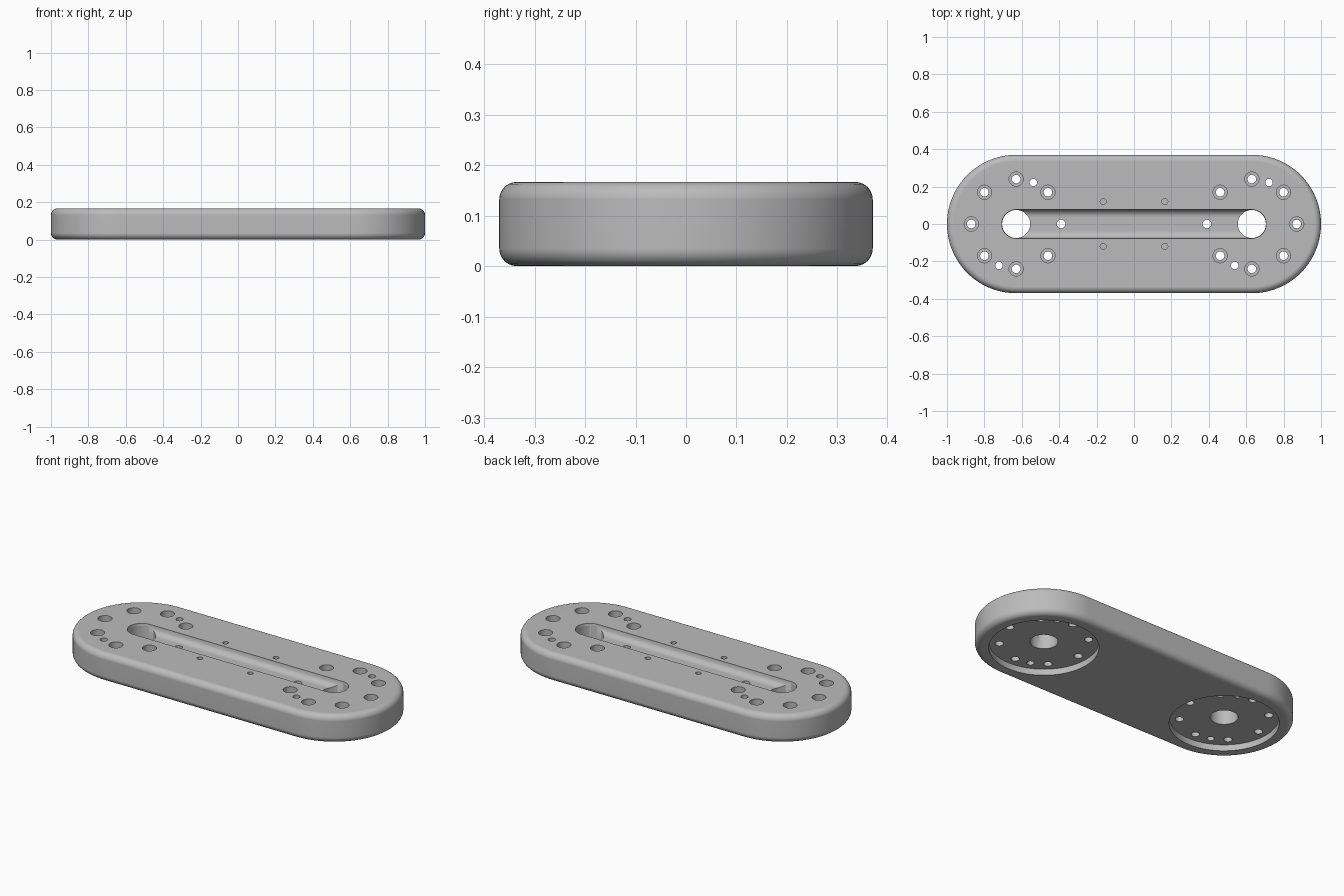
import bpy
import bmesh
from math import cos, sin, pi, radians

if "Cube" in bpy.data.objects:
    bpy.data.objects.remove(bpy.data.objects["Cube"])

HEIGHT, RADIUS, END_X = 0.167, 0.37, 0.63
FILLET = 0.035
GROOVE_DEPTH, GROOVE_R, GROOVE_FILLET = 0.043, 0.077, 0.04
BOLT_CIRCLE = 0.24
OVER = 0.1  # how far cutters poke out of the plate


def loft(bm, x, y, half, rings, segs):
    """Solid from stacked slot outlines (radius, z); half = 0 gives a round one."""
    loops = []
    for r, z in rings:
        loop = []
        for side in (0, 1):
            shift = half if side == 0 else -half
            count = segs + 1 if half else segs
            for i in range(count):
                a = -pi / 2 + side * pi + pi * i / segs
                loop.append(bm.verts.new((x + shift + r * cos(a), y + r * sin(a), z)))
        loops.append(loop)
    for low, high in zip(loops, loops[1:]):
        for i in range(len(low)):
            j = (i + 1) % len(low)
            bm.faces.new((low[i], low[j], high[j], high[i]))
    bm.faces.new(reversed(loops[0]))
    bm.faces.new(loops[-1])


def arc(r, z, size, start, steps=6):
    """Quarter-round profile points about the corner centre (r, z)."""
    return [(r + size * cos(a), z + size * sin(a))
            for a in (start + pi / 2 * i / steps for i in range(steps + 1))]


def make_object(name, bm):
    mesh = bpy.data.meshes.new(name)
    bm.to_mesh(mesh)
    bm.free()
    obj = bpy.data.objects.new(name, mesh)
    bpy.context.scene.collection.objects.link(obj)
    return obj


def cut(target, name, bm):
    cutter = make_object(name, bm)
    cutter.hide_render = True
    mod = target.modifiers.new(name, 'BOOLEAN')
    mod.operation, mod.solver, mod.object = 'DIFFERENCE', 'EXACT', cutter
    bpy.ops.object.modifier_apply(modifier=name)
    bpy.data.objects.remove(cutter)


# Rounded slot-shaped plate
bm = bmesh.new()
inner = RADIUS - FILLET
loft(bm, 0, 0, END_X,
     arc(inner, FILLET, FILLET, -pi / 2) + arc(inner, HEIGHT - FILLET, FILLET, 0), 48)
plate = make_object("arm_plate", bm)
bpy.context.view_layer.objects.active = plate
plate.select_set(True)

# Bearing recesses below, counterbores and small blind holes above
bm = bmesh.new()
top = HEIGHT + OVER
for sx in (-1, 1):
    loft(bm, sx * END_X, 0, 0, [(0.295, -OVER), (0.295, 0.037)], 40)
    for k in range(8):
        a = k * pi / 4
        x, y = sx * (END_X + BOLT_CIRCLE * cos(a)), BOLT_CIRCLE * sin(a)
        if k != 4:
            loft(bm, x, y, 0, [(0.038, HEIGHT - 0.04), (0.038, top)], 14)
    for sy in (-1, 1):
        loft(bm, sx * 0.165, sy * 0.12, 0, [(0.016, HEIGHT - 0.06), (0.016, top)], 8)
cut(plate, "recess_cutter", bm)

# Long groove with a rounded floor
bm = bmesh.new()
floor = HEIGHT - GROOVE_DEPTH
loft(bm, 0, 0, END_X,
     arc(GROOVE_R - GROOVE_FILLET, floor + GROOVE_FILLET, GROOVE_FILLET, -pi / 2)
     + [(GROOVE_R, top)], 24)
cut(plate, "groove_cutter", bm)

# Through holes: shaft, bolt and dowel holes at each end
bm = bmesh.new()
for cx in (-END_X, END_X):
    holes = [(0, 0, 0.075)]
    holes += [(BOLT_CIRCLE, k * 45, 0.023) for k in range(8)]
    holes += [(BOLT_CIRCLE, d, 0.02) for d in (67.5, 247.5)]
    for dist, deg, r in holes:
        a = radians(deg)
        loft(bm, cx + dist * cos(a), dist * sin(a), 0,
             [(r, -OVER), (r, top)], 24 if dist == 0 else 12)
cut(plate, "hole_cutter", bm)

# Material and shading
grey = bpy.data.materials.new("plain_grey")
grey.use_nodes = True
colour = (0.5, 0.5, 0.5, 1)
grey.diffuse_color = colour
grey.node_tree.nodes["Principled BSDF"].inputs["Base Color"].default_value = colour
plate.data.materials.clear()
plate.data.materials.append(grey)
bpy.ops.object.shade_smooth_by_angle(angle=radians(35))
weighted = plate.modifiers.new("flat_face_normals", 'WEIGHTED_NORMAL')
weighted.keep_sharp = True
